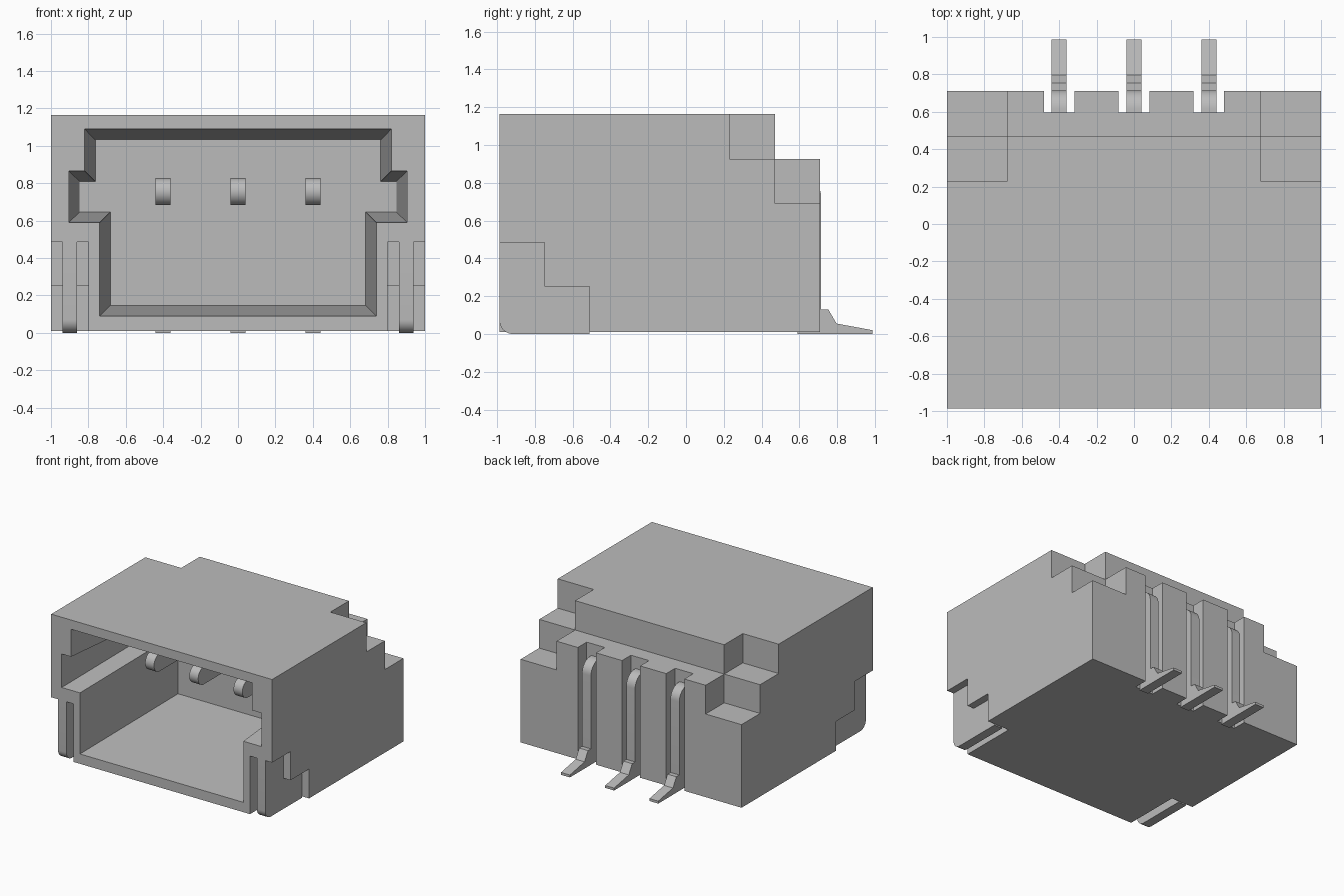
import bpy, bmesh, math
from mathutils import Vector

cube = bpy.data.objects.get("Cube")
if cube:
    bpy.data.objects.remove(cube, do_unlink=True)

grey = bpy.data.materials.new("plain grey")
grey.use_nodes = True
grey.diffuse_color = (0.5, 0.5, 0.5, 1)
grey.node_tree.nodes["Principled BSDF"].inputs["Base Color"].default_value = (0.5, 0.5, 0.5, 1)

FRONT, BACK, BASE, TOP = -0.987, 0.71, 0.01, 1.165


def loft(name, ring_a, ring_b):
    """Closed solid between two matching rings of points."""
    bm = bmesh.new()
    a = [bm.verts.new(p) for p in ring_a]
    b = [bm.verts.new(p) for p in ring_b]
    bm.faces.new(a)
    bm.faces.new(b[::-1])
    n = len(a)
    for i in range(n):
        j = (i + 1) % n
        bm.faces.new((a[j], a[i], b[i], b[j]))
    bmesh.ops.recalc_face_normals(bm, faces=bm.faces)
    mesh = bpy.data.meshes.new(name)
    bm.to_mesh(mesh)
    bm.free()
    mesh.materials.append(grey)
    obj = bpy.data.objects.new(name, mesh)
    bpy.context.collection.objects.link(obj)
    return obj


def side_prism(name, profile, x0, x1):
    """Extrude a (y, z) profile along x."""
    return loft(name, [(x0, y, z) for y, z in profile], [(x1, y, z) for y, z in profile])


def box(name, x, y, z):
    return side_prism(name, [(y[0], z[0]), (y[1], z[0]), (y[1], z[1]), (y[0], z[1])], *x)


def arc(cy, cz, r, start, end, steps=10):
    angles = [math.radians(start + (end - start) * i / steps) for i in range(steps + 1)]
    return [(cy + r * math.cos(a), cz + r * math.sin(a)) for a in angles]


def activate(obj):
    bpy.ops.object.select_all(action='DESELECT')
    obj.select_set(True)
    bpy.context.view_layer.objects.active = obj


def cut(target, cutter):
    mod = target.modifiers.new("cut", 'BOOLEAN')
    mod.operation = 'DIFFERENCE'
    mod.solver = 'EXACT'
    mod.object = cutter
    activate(target)
    bpy.ops.object.modifier_apply(modifier=mod.name)
    bpy.data.objects.remove(cutter, do_unlink=True)


# Housing with a stepped back
housing = side_prism("housing", [(FRONT, BASE), (BACK, BASE), (BACK, 0.925), (0.47, 0.925),
                                 (0.47, TOP), (FRONT, TOP)], -1, 1)

# Tapered socket opening
right_front = [(0.74, 0.09), (0.74, 0.59), (0.905, 0.59), (0.905, 0.865), (0.82, 0.865), (0.82, 1.09)]
right_back = [(0.683, 0.145), (0.683, 0.645), (0.847, 0.645), (0.847, 0.81), (0.763, 0.81), (0.763, 1.03)]


def socket_ring(half, y):
    return [(x, y, z) for x, z in half] + [(-x, y, z) for x, z in reversed(half)]


cut(housing, loft("socket_cutter", socket_ring(right_front, FRONT - 0.01), socket_ring(right_back, 0.2)))

# Corner steps at the back and notches at the front, on both sides
for s in (-1, 1):
    cut(housing, side_prism("corner_cutter", [(0.23, 0.925), (0.47, 0.925), (0.47, 0.69),
                                              (0.8, 0.69), (0.8, 1.3), (0.23, 1.3)], s * 0.675, s * 1.1))
    cut(housing, side_prism("notch_cutter", [(-1.1, -0.1), (-0.51, -0.1), (-0.51, 0.25),
                                             (-0.75, 0.25), (-0.75, 0.485), (-1.1, 0.485)], s * 0.8, s * 1.1))

# Slots behind each pin
for px in (-0.4, 0, 0.4):
    cut(housing, box("slot_cutter", (px - 0.082, px + 0.082), (0.595, 0.8), (-0.1, 1.0)))

# Solder tabs filling the front notches
tab_profile = arc(FRONT + 0.07, 0.07, 0.07, 180, 270) + [(-0.51, 0), (-0.51, 0.25), (-0.75, 0.25),
                                                        (-0.75, 0.485), (FRONT, 0.485)]
for s, side in ((1, "left"), (-1, "right")):
    tab = side_prism(side + "_solder_tab", tab_profile, s * 0.862, s * 0.938)
    activate(tab)
    bpy.ops.object.shade_smooth_by_angle(angle=math.radians(30))

# Bent pins: round tip, bar, bend, upright and foot
pin_profile = (arc(-0.5, 0.755, 0.072, 270, 90, 16) + arc(0.615, 0.727, 0.1, 90, 0)
               + [(0.715, 0.13), (0.753, 0.13), (0.797, 0.055), (0.987, 0.02), (0.987, 0),
                  (0.59, 0), (0.59, 0.683)])
for px, place in ((-0.4, "right"), (0, "middle"), (0.4, "left")):
    pin = side_prism(place + "_pin", pin_profile, px - 0.04, px + 0.04)
    activate(pin)
    bpy.ops.object.shade_smooth_by_angle(angle=math.radians(30))
